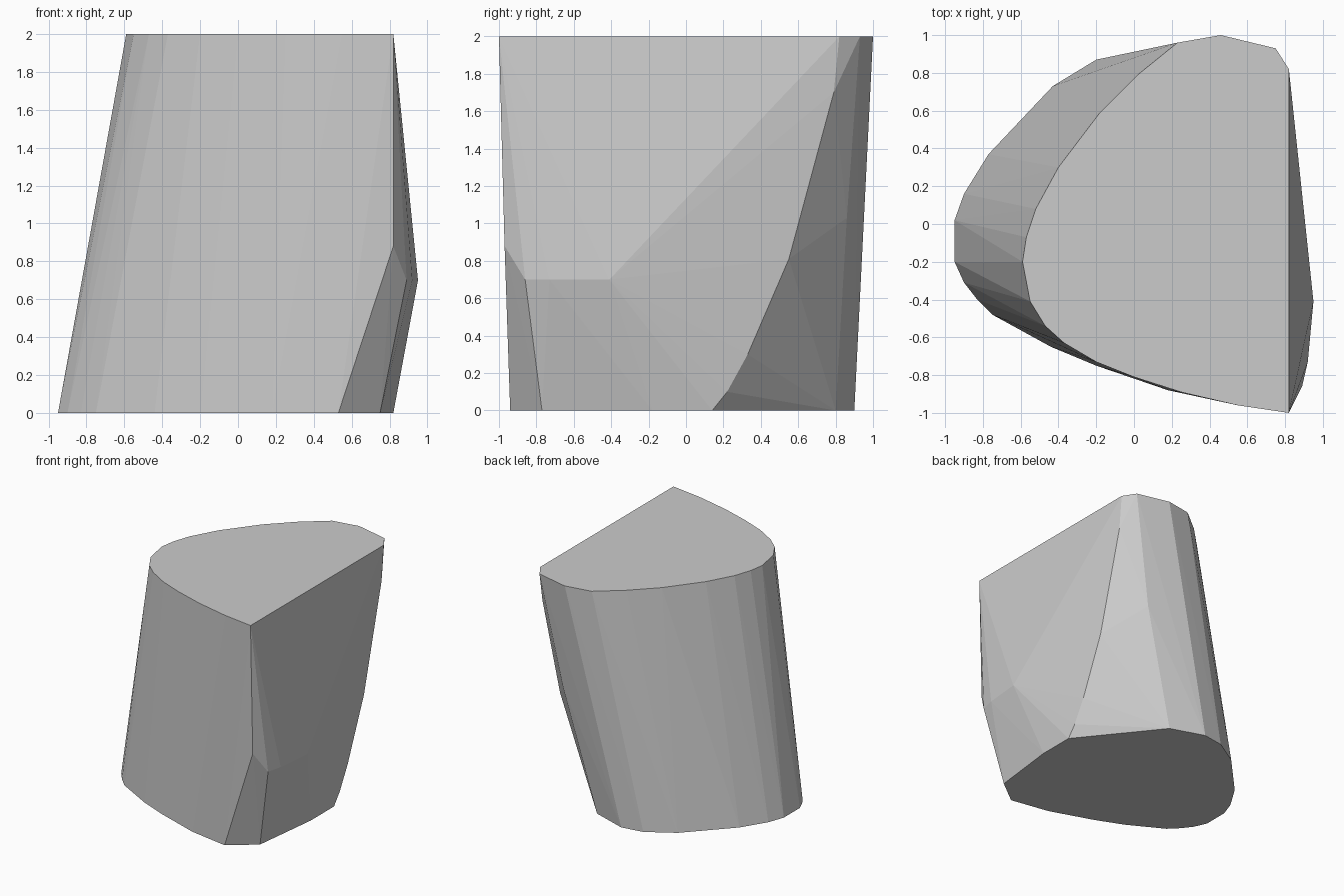
import bpy, bmesh

if "Cube" in bpy.data.objects:
    bpy.data.objects.remove(bpy.data.objects["Cube"])

# Outline of the flat top (z = 2)
top = [(.82, -1), (.82, .82), (.75, .93), (.46, 1), (.23, .96), (.02, .79), (-.18, .59),
       (-.40, .30), (-.52, .08), (-.57, -.07), (-.59, -.20), (-.55, -.41), (-.47, -.54),
       (-.37, -.63), (-.20, -.73), (0, -.81), (.25, -.89), (.55, -.96)]

# Outline of the flat base (z = 0)
base = [(.53, -.94), (.75, -.77), (.82, -.18), (.82, .14), (.29, .80), (-.01, .90),
        (-.20, .87), (-.43, .73), (-.60, .55), (-.77, .37), (-.90, .16), (-.95, .02),
        (-.95, -.20), (-.90, -.31), (-.83, -.40), (-.75, -.48), (-.44, -.65),
        (-.20, -.75), (.18, -.88)]

# Chipped corners between top and base
chips = [(.95, -.41, .7), (.92, -.73, .7), (.89, -.86, .7), (.82, -.97, .88),
         (.82, .79, 1.7), (.82, .55, .81), (.82, .33, .3), (.82, .22, .1), (.57, .86, 1.03)]

# Faceted stone: the convex skin around all the outlines
bm = bmesh.new()
for p in [(x, y, 2) for x, y in top] + [(x, y, 0) for x, y in base] + chips:
    bm.verts.new(p)
hull = bmesh.ops.convex_hull(bm, input=bm.verts)
loose = {v for v in hull["geom_interior"] + hull["geom_unused"]
         if isinstance(v, bmesh.types.BMVert) and not v.link_faces}
bmesh.ops.delete(bm, geom=list(loose), context='VERTS')
bmesh.ops.dissolve_limit(bm, angle_limit=0.01, verts=bm.verts, edges=bm.edges)
bmesh.ops.recalc_face_normals(bm, faces=bm.faces)

mesh = bpy.data.meshes.new("stone_block")
bm.to_mesh(mesh)
bm.free()
grey = bpy.data.materials.new("light grey")
grey.diffuse_color = (.6, .6, .6, 1)
grey.use_nodes = True
grey.node_tree.nodes["Principled BSDF"].inputs["Base Color"].default_value = grey.diffuse_color
mesh.materials.append(grey)
bpy.context.collection.objects.link(bpy.data.objects.new("stone_block", mesh))
